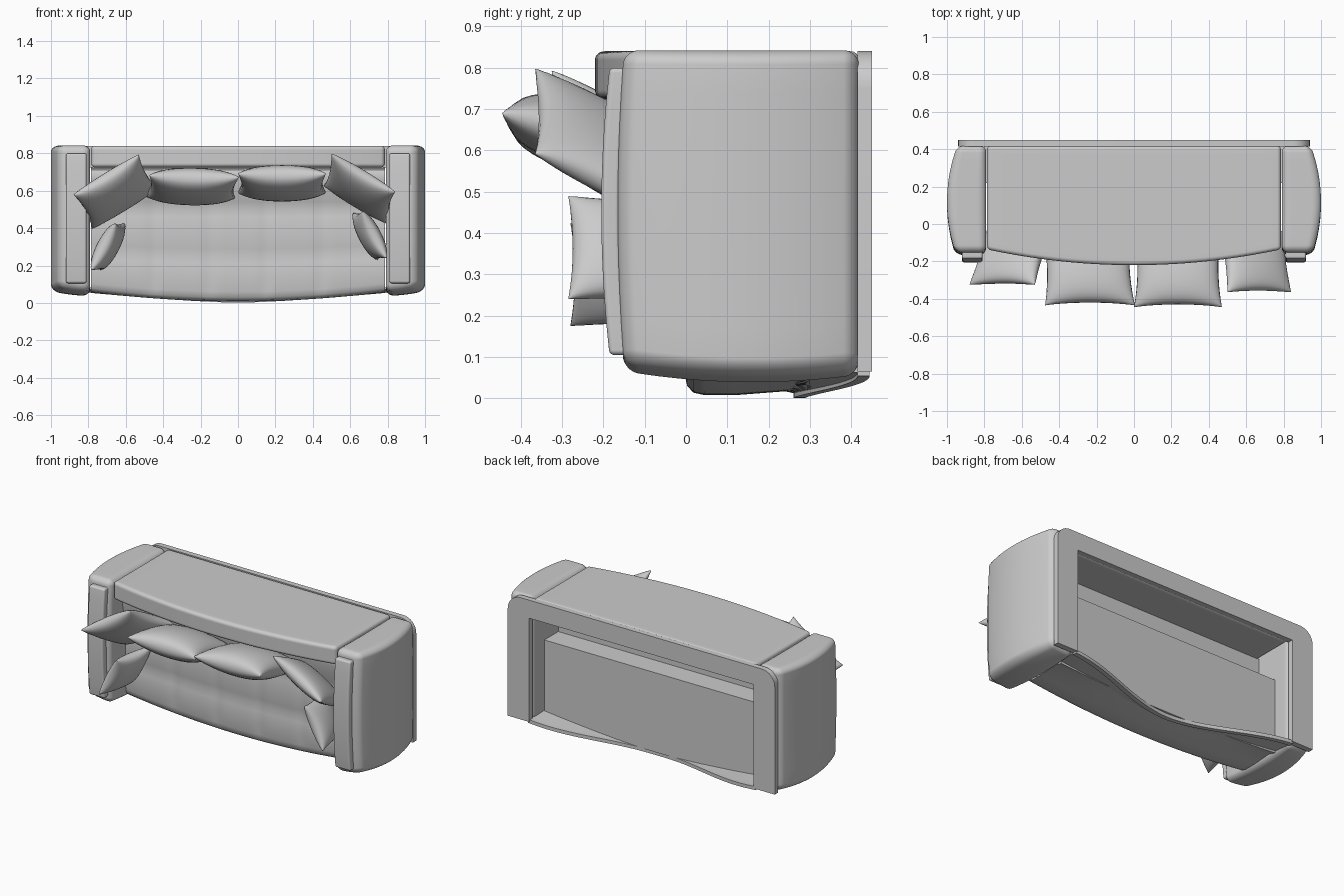
import bpy, bmesh, math
from mathutils import Vector

if "Cube" in bpy.data.objects:
    bpy.data.objects.remove(bpy.data.objects["Cube"])


def finish(name, bm, angle=40):
    """Turn a bmesh into a smooth shaded object."""
    bmesh.ops.recalc_face_normals(bm, faces=bm.faces)
    me = bpy.data.meshes.new(name)
    bm.to_mesh(me)
    bm.free()
    ob = bpy.data.objects.new(name, me)
    bpy.context.collection.objects.link(ob)
    bpy.ops.object.select_all(action='DESELECT')
    ob.select_set(True)
    bpy.context.view_layer.objects.active = ob
    bpy.ops.object.shade_smooth_by_angle(angle=math.radians(angle))
    return ob


def soft_box(name, lo, hi, r, warp, n=20, edge=5):
    """Subdivided box with edges rounded to radius r, then bent by warp(co, t)."""
    bm = bmesh.new()
    bmesh.ops.create_cube(bm, size=1)
    bmesh.ops.subdivide_edges(bm, edges=bm.edges[:], cuts=n - 1, use_grid_fill=True)

    def place(k, a, b):  # rows are packed tightly near the rounded edges
        if k < edge:
            return a + r * (1 - math.tan((1 - k / edge) * math.pi / 4))
        if k > n - edge:
            return a + b - place(n - k, a, b)
        return a + r + (b - a - 2 * r) * (k - edge) / (n - 2 * edge)

    for v in bm.verts:
        p = Vector([place(round((v.co[i] + .5) * n), lo[i], hi[i]) for i in range(3)])
        q = Vector([min(max(p[i], lo[i] + r), hi[i] - r) for i in range(3)])
        if (p - q).length > 1e-6:
            p = q + (p - q).normalized() * r
        t = Vector([(p[i] - lo[i]) / (hi[i] - lo[i]) for i in range(3)])
        v.co = warp(p, t)
    return finish(name, bm)


def loft(name, rings):
    """Closed rings of equal length joined in order, ends capped."""
    bm = bmesh.new()
    rs = [[bm.verts.new(p) for p in r] for r in rings]
    n = len(rs[0])
    for a, b in zip(rs, rs[1:]):
        for i in range(n):
            bm.faces.new((a[i], a[(i + 1) % n], b[(i + 1) % n], b[i]))
    bm.faces.new(rs[0])
    bm.faces.new(rs[-1][::-1])
    return finish(name, bm)


def pillow(name, centre, e1, e2, puff):
    """Stuffed square with pinched corners, spanned by two edge vectors."""
    c, e1, e2 = Vector(centre), Vector(e1), Vector(e2)
    nrm = e1.cross(e2).normalized()
    bm = bmesh.new()
    n = 18
    for side in (1, -1):
        g = []
        for i in range(n + 1):
            for j in range(n + 1):
                u = math.sin((i / n - .5) * math.pi)
                v = math.sin((j / n - .5) * math.pi)
                pu = u * (1 - .08 * (1 - v * v) * u * u)
                pv = v * (1 - .08 * (1 - u * u) * v * v)
                h = puff * max(0, (1 - u * u) * (1 - v * v)) ** .42
                g.append(bm.verts.new(c + e1 * pu / 2 + e2 * pv / 2 + nrm * side * h))
        for i in range(n):
            for j in range(n):
                k = i * (n + 1) + j
                bm.faces.new((g[k], g[k + 1], g[k + n + 2], g[k + n + 1]))
    bmesh.ops.remove_doubles(bm, verts=bm.verts, dist=.0005)
    return finish(name, bm, angle=70)


# Arms and the pads on them
for s, side in ((1, "right"), (-1, "left")):
    def arm_warp(p, t):
        p.x += t.x * .055 * (1 - ((p.y - .12) / .3) ** 2)
        p.y -= (1 - t.y) * .015 * (1 - (2 * t.z - 1) ** 2)
        p.z += (1 - t.z) * (.025 * t.x ** 2 + .022 * (2 * t.y - 1.1) ** 2)
        p.x *= s
        return p
    soft_box(side + "_arm", (.79, -.15, .038), (.945, .418, .842), .036, arm_warp)

    def pad_warp(p, t):
        p.y -= .02 * (1 - (2 * t.z - 1) ** 2)
        p.x *= s
        return p
    soft_box(side + "_arm_pad", (.81, -.185, .105), (.92, -.14, .8), .012, pad_warp)


# Back panel with a bowed edge
def panel_warp(p, t):
    p.y -= (1 - t.y) * .085 * (1 - (p.x / .79) ** 2)
    return p


soft_box("back_panel", (-.785, -.135, .725), (.785, .418, .84), .02, panel_warp, 30, 4)

# Base frame: an arch with rounded outer corners
r = .09
outer = [(.94, .065)] + [(.94 - r + r * math.cos(a * math.pi / 16), .84 - r + r * math.sin(a * math.pi / 16))
                         for a in range(9)]
half = outer + [(0, .84)]
loop = half + [(-x, z) for x, z in half[-2::-1]] + [(-.79, .065), (-.79, .725), (.79, .725), (.79, .065)]
bm = bmesh.new()
face = bm.faces.new([bm.verts.new((x, .415, z)) for x, z in loop])
ext = bmesh.ops.extrude_face_region(bm, geom=[face])
bmesh.ops.translate(bm, vec=(0, .035, 0), verts=[v for v in ext['geom'] if isinstance(v, bmesh.types.BMVert)])
finish("base_frame", bm, angle=30)

# Seat and backrest cushion, one profile swept across with soft tufts
profile = [(.30, .025), (.25, .018), (.12, .008), (.045, .008), (.018, .014), (.003, .03), (-.004, .06),
           (-.008, .14), (-.006, .21), (.002, .25), (-.005, .29), (-.008, .38), (-.005, .46), (.002, .5),
           (-.01, .54), (-.026, .6), (-.038, .66), (-.04, .69), (-.032, .71), (0, .722), (.16, .727),
           (.16, .53), (.30, .53)]
rings = []
for i in range(65):
    x = -.787 + 1.574 * i / 64
    k = (x / .79) ** 2
    tuft = .006 * sum(math.exp(-((x - c) / .03) ** 2) for c in (-.45, -.15, .15, .45))
    ring = []
    for y, z in profile:
        yy = y + (tuft if y < .01 and .05 < z < .7 else 0)
        bow = .03 if y > .28 else .052
        ring.append((x, yy, z + bow * k * max(0, 1 - z / .5)))
    rings.append(ring)
loft("seat_and_backrest", rings)


# Apron and the wavy trim along its lower edge
def trim(x):
    t = min(1, abs(x) / .79)
    return .275 + .155 * (.5 - .5 * math.cos(math.pi * t)), .007 + .053 * t ** 1.4


apron, strip = [], []
for i in range(49):
    x = -.8 + 1.6 * i / 48
    y, z = trim(x)
    z0 = .022 + .05 * (x / .79) ** 2
    apron.append([(x, .22, z0), (x, y, z + .002), (x, y, z + .014), (x, .22, z0 + .012)])
    strip.append([(x, y - .015, z - .006), (x, y + .014, z - .006), (x, y + .014, z + .016), (x, y - .015, z + .016)])
loft("apron", apron)
loft("apron_trim", strip)

# Scatter pillows
pillow("left_corner_pillow", (-.655, -.165, .595), (.35, 0, .215), (-.1, -.32, .18), .065)
pillow("right_corner_pillow", (.65, -.2, .61), (.34, 0, -.205), (.04, -.33, .17), .06)
pillow("left_middle_pillow", (-.245, -.22, .622), (.48, 0, -.01), (.02, -.43, .11), .085)
pillow("right_middle_pillow", (.235, -.23, .64), (.47, 0, 0), (0, -.43, .1), .085)
pillow("left_small_pillow", (-.695, -.14, .3), (.13, 0, .25), (-.05, -.28, 0), .055)
pillow("right_small_pillow", (.705, -.145, .36), (.13, 0, -.25), (.05, -.28, .01), .055)
